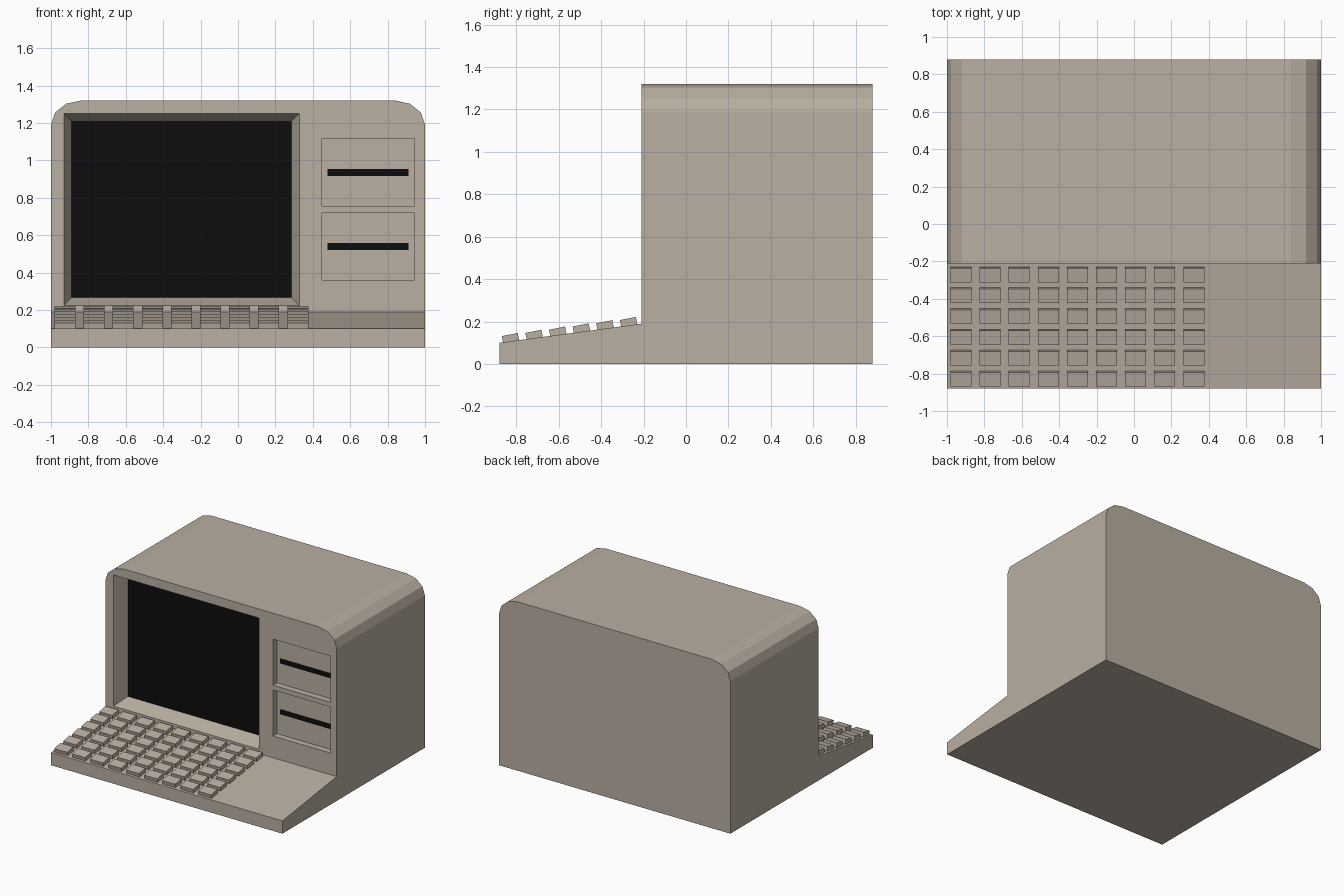
import bpy, bmesh, math
from mathutils import Matrix, Vector

if "Cube" in bpy.data.objects:
    bpy.data.objects.remove(bpy.data.objects["Cube"])


def material(name, rgb):
    m = bpy.data.materials.new(name)
    m.diffuse_color = (*rgb, 1)
    m.use_nodes = True
    m.node_tree.nodes["Principled BSDF"].inputs["Base Color"].default_value = m.diffuse_color
    return m


beige = material("beige_plastic", (0.49, 0.43, 0.36))
black = material("black_glass", (0.004, 0.004, 0.004))


def add_object(name, bm, mats):
    bmesh.ops.recalc_face_normals(bm, faces=bm.faces[:])
    me = bpy.data.meshes.new(name)
    bm.to_mesh(me)
    bm.free()
    for m in mats:
        me.materials.append(m)
    ob = bpy.data.objects.new(name, me)
    bpy.context.collection.objects.link(ob)
    return ob


FRONT, PANEL, BACK = -0.88, -0.21, 0.88

# casing: upright housing with rounded top corners and a sloping keyboard shelf
bm = bmesh.new()
arc = [(0.84 + 0.16 * math.cos(math.radians(a)), 1.19 + 0.13 * math.sin(math.radians(a)))
       for a in (0, 30, 60, 90)]
arch = arc + [(-x, z) for x, z in reversed(arc)]
front = [bm.verts.new((x, PANEL, z)) for x, z in arch]
back = [bm.verts.new((x, BACK, z)) for x, z in arch]
for i in range(len(arch) - 1):
    bm.faces.new((front[i], front[i + 1], back[i + 1], back[i]))


def pair(y, z):
    return bm.verts.new((1, y, z)), bm.verts.new((-1, y, z))


base_back, base_front = pair(BACK, 0), pair(FRONT, 0)
lip, hinge = pair(FRONT, 0.10), pair(PANEL, 0.19)
bm.faces.new(front + [hinge[1], hinge[0]])
bm.faces.new(back + [base_back[1], base_back[0]])
for a, b in ((base_back, base_front), (base_front, lip), (lip, hinge)):
    bm.faces.new((a[0], a[1], b[1], b[0]))
for s, end in ((0, 0), (1, -1)):
    bm.faces.new((base_back[s], back[end], front[end], hinge[s], lip[s], base_front[s]))
casing = add_object("casing", bm, (beige, black))


# recesses: tapered screen well with a black back, and two straight drive bays
def recess(bm, x0, x1, z0, z1, depth, taper, index):
    rings = []
    for y, t in ((-0.1, -taper * 0.1 / depth), (0, 0), (depth, taper)):
        rings.append([bm.verts.new((x, PANEL + y, z)) for x, z in
                      ((x0 + t, z0 + t), (x1 - t, z0 + t), (x1 - t, z1 - t), (x0 + t, z1 - t))])
    for r, q in zip(rings, rings[1:]):
        for i in range(4):
            bm.faces.new((r[i], r[i - 1], q[i - 1], q[i]))
    bm.faces.new(rings[0])
    bm.faces.new(rings[-1]).material_index = index


def carve(*args):
    bm = bmesh.new()
    recess(bm, *args)
    cutter = add_object("recess_cutter", bm, (beige, black))
    cutter.hide_render = True
    mod = casing.modifiers.new("recess", 'BOOLEAN')
    mod.operation, mod.solver, mod.object = 'DIFFERENCE', 'EXACT', cutter
    bpy.context.view_layer.objects.active = casing
    bpy.ops.object.modifier_apply(modifier=mod.name)
    bpy.data.objects.remove(cutter)


def box(bm, size, matrix):
    bmesh.ops.create_cube(bm, size=1, matrix=matrix @ Matrix.Diagonal((*size, 1)))


carve(-0.93, 0.328, 0.225, 1.25, 0.12, 0.041, 1)
for label, z in (("lower", 0.36), ("upper", 0.757)):
    carve(0.45, 0.945, z, z + 0.36, 0.05, 0, 0)
    # dark disk slot on the back of the bay
    bm = bmesh.new()
    box(bm, (0.434, 0.006, 0.038), Matrix.Translation((0.695, PANEL + 0.05, z + 0.179)))
    add_object(label + "_disk_slot", bm, (black,))

# keyboard: 9 x 6 tilted keys following the shelf
bm = bmesh.new()
tilt = Matrix.Rotation(math.radians(11), 4, 'X')
for row in range(6):
    for col in range(9):
        top = Vector((-0.925 + 0.1556 * col, -0.8305 + 0.1113 * row, 0.139 + 0.0151 * row))
        box(bm, (0.112, 0.077, 0.04),
            Matrix.Translation(top) @ tilt @ Matrix.Translation((0, 0, -0.02)))
add_object("keys", bm, (beige,))
